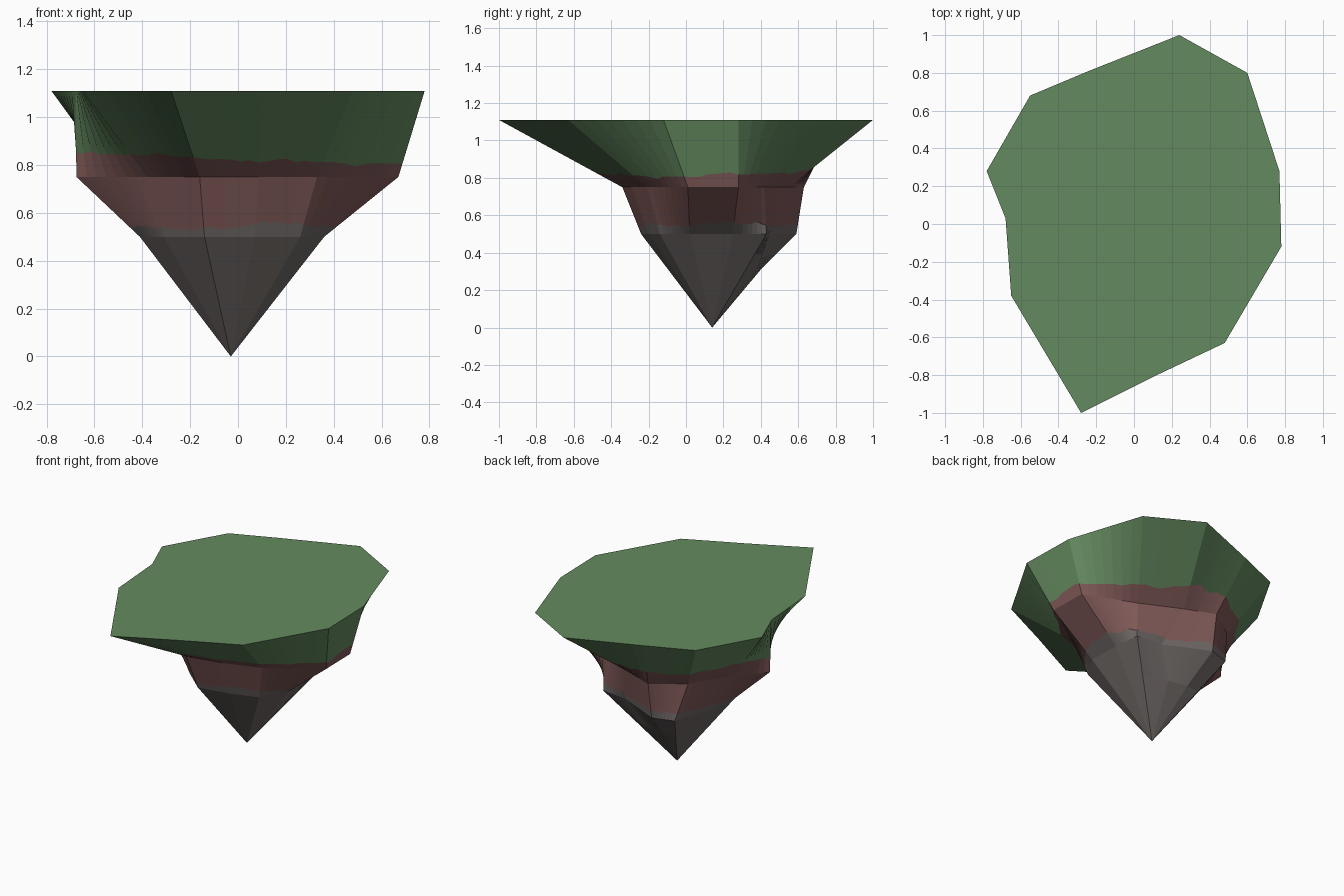
import bpy, bmesh, math, random
from mathutils import Vector

if "Cube" in bpy.data.objects:
    bpy.data.objects.remove(bpy.data.objects["Cube"])

random.seed(4)
SUB = 7  # samples along each of the twelve sides, for the ragged soil lines


def material(name, rgb):
    m = bpy.data.materials.new(name)
    m.diffuse_color = [(c / 255) ** 2.2 for c in rgb] + [1]
    m.use_nodes = True
    m.node_tree.nodes["Principled BSDF"].inputs["Base Color"].default_value = m.diffuse_color
    return m


# Twelve-sided cross-sections, same order all the way down
TIP = Vector((-0.03, 0.14, 0))
grass_rim = [(.24, 1), (.60, .80), (.77, .28), (.78, -.12), (.48, -.63), (.10, -.81),
             (-.28, -1), (-.65, -.38), (-.68, .03), (-.78, .28), (-.55, .68), (-.24, .81)]
soil_ring = [(.05, .55), (.32, .42), (.665, .28), (.67, .01), (.33, -.21), (.085, -.29),
             (-.16, -.34), (-.38, -.15), (-.675, .045), (-.50, .255), (-.355, .485), (-.15, .63)]
rock_ring = [(.15, .45), (.335, .43), (.36, .25), (.36, .02), (.26, -.14), (.07, -.20),
             (-.14, -.24), (-.31, -.09), (-.41, .05), (-.385, .24), (-.295, .545), (-.15, .59)]


def ring(points, z):
    """Place a section at height z and sample points along its sides."""
    pts = [Vector((x, y, z)) for x, y in points]
    return [pts[i].lerp(pts[(i + 1) % 12], k / SUB) for i in range(12) for k in range(SUB)]


top, soil, rock = ring(grass_rim, 1.11), ring(soil_ring, .75), ring(rock_ring, .50)
low_pts = [TIP.lerp(Vector((x, y, .5)), .62).to_2d() for x, y in rock_ring]
low_pts[0] = (.035, .38)
low_pts[11] = (-.10, .40)
low = ring(low_pts, .31)


def ragged(lower, upper, height):
    """Wavy line lying on the surface between two rings."""
    out = []
    for a, b in zip(lower, upper):
        z = height(math.atan2(a.y - .1, a.x)) + random.uniform(-.009, .009)
        out.append(a.lerp(b, (z - a.z) / (b.z - a.z)))
    return out


grass_line = ragged(soil, top, lambda t: .835 - .027 * math.cos(t + .5) + .008 * math.sin(5 * t))
rock_line = ragged(rock, soil, lambda t: .545 + .012 * math.cos(t) + .008 * math.sin(4 * t))

# Floating island: loft the rings, close with flat grass and a pointed base
bm = bmesh.new()
levels = [[bm.verts.new(p) for p in r] for r in (low, rock, rock_line, soil, grass_line, top)]
band_material = [2, 2, 1, 1, 0]  # rock below, soil in the middle, grass on top
n = len(low)
for lower, upper, mat in zip(levels, levels[1:], [2, 2, 1, 1, 0]):
    for i in range(n):
        j = (i + 1) % n
        f = bm.faces.new((lower[i], lower[j], upper[j], upper[i]))
        f.material_index = mat
tip = bm.verts.new(TIP)
for i in range(n):
    bm.faces.new((tip, levels[0][i], levels[0][(i + 1) % n])).material_index = 2
bm.faces.new(levels[-1]).material_index = 0
bmesh.ops.recalc_face_normals(bm, faces=bm.faces)

mesh = bpy.data.meshes.new("floating_island")
bm.to_mesh(mesh)
bm.free()
for m in (material("grass green", (100, 136, 95)), material("soil red brown", (126, 90, 88)),
          material("rock grey", (109, 103, 101))):
    mesh.materials.append(m)
bpy.context.collection.objects.link(bpy.data.objects.new("floating_island", mesh))
